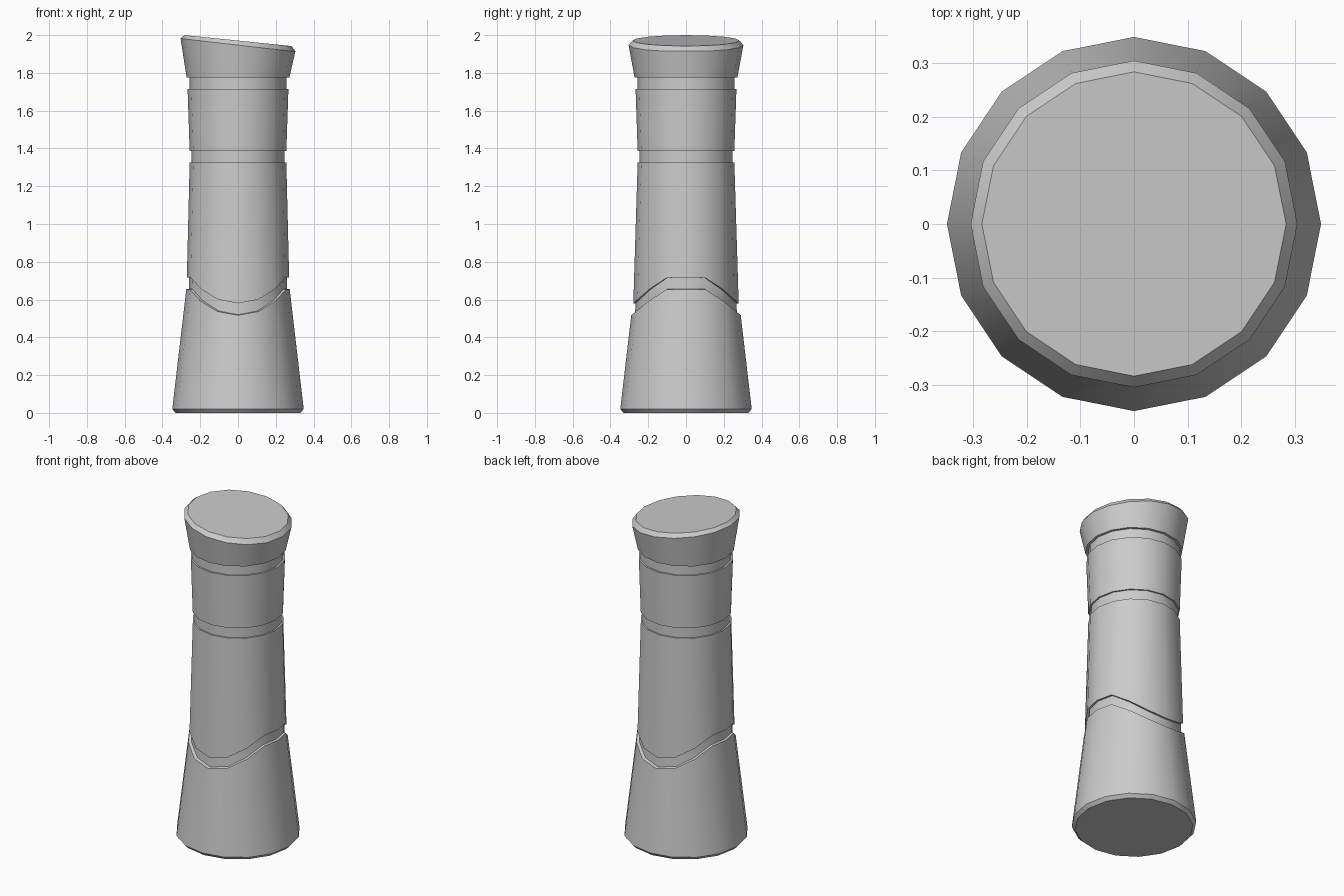
import bpy, bmesh, math

if "Cube" in bpy.data.objects:
    bpy.data.objects.remove(bpy.data.objects["Cube"])

SIDES = 16
# height offsets from the front of the wavy groove to its side, per 22.5 degrees
WAVE = [0.0, 0.02, 0.075, 0.135, 0.137]


def wave(base):
    def z(a):
        step = round(math.degrees(math.acos(min(1, abs(math.sin(a))))) / 22.5)
        return base + WAVE[step]
    return z


def flat(h):
    return lambda a: h


def slant(h, slope, r, low=0.0):
    return lambda a: max(low, h - slope * r * math.cos(a))


def taper(r, z0, slope):
    return lambda z: r - slope * (z - z0)


def const(r):
    return lambda z: r


base_r = taper(0.348, 0.02, 0.117)
grip_r = taper(0.279, 0.58, 0.06)

# rings from bottom to top: (height by angle, radius by height)
rings = [
    (flat(0), const(0.33)),
    (flat(0.02), base_r),
    # flared base and wavy groove
    (wave(0.517), base_r),
    (wave(0.52), taper(0.27, 0.52, 0.07)),
    (wave(0.58), taper(0.267, 0.58, 0.06)),
    (wave(0.58), grip_r),
    # long grip and middle groove
    (flat(1.325), const(0.256)),
    (flat(1.325), const(0.247)),
    (flat(1.387), const(0.247)),
    # upper grip and top groove
    (flat(1.387), const(0.256)),
    (flat(1.715), const(0.267)),
    (flat(1.715), const(0.257)),
    (flat(1.775), const(0.257)),
    # flared cap with slanted top
    (flat(1.775), const(0.272)),
    (slant(1.947, 0.115, 0.304, 1.915), const(0.304)),
    (slant(1.971, 0.102, 0.283), const(0.283)),
]

bm = bmesh.new()
loops = []
for height, radius in rings:
    loop = []
    for i in range(SIDES):
        a = 2 * math.pi * i / SIDES
        z = height(a)
        r = radius(z)
        loop.append(bm.verts.new((r * math.cos(a), r * math.sin(a), z)))
    loops.append(loop)
for lo, hi in zip(loops, loops[1:]):
    for i in range(SIDES):
        j = (i + 1) % SIDES
        bm.faces.new((lo[i], lo[j], hi[j], hi[i]))
bm.faces.new(loops[0][::-1])
bm.faces.new(loops[-1])

mesh = bpy.data.meshes.new("grooved_handle")
bm.to_mesh(mesh)
bm.free()
handle = bpy.data.objects.new("grooved_handle", mesh)
bpy.context.collection.objects.link(handle)
bpy.context.view_layer.objects.active = handle
handle.select_set(True)
bpy.ops.object.shade_smooth_by_angle(angle=math.radians(30))
